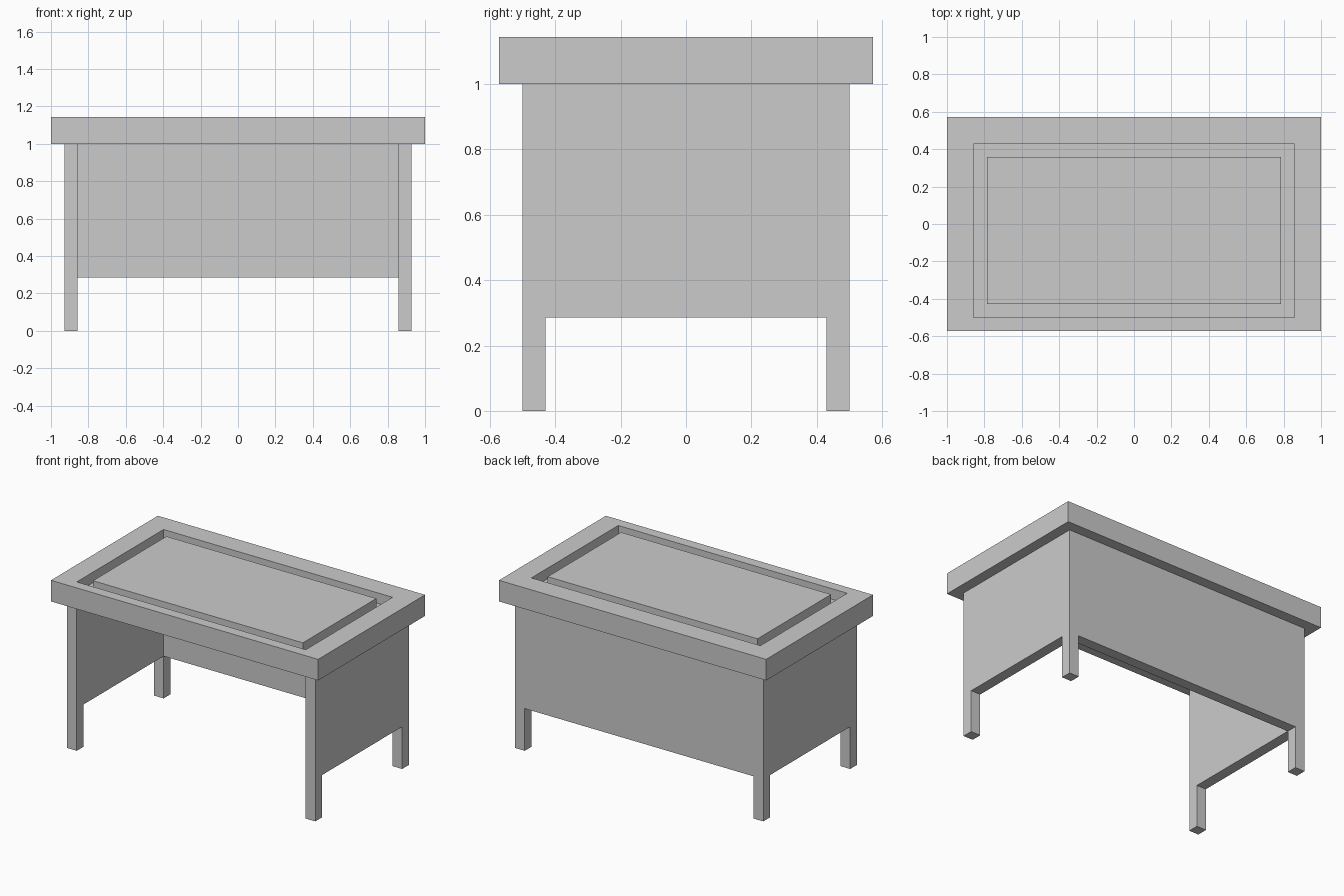
import bpy, bmesh

if "Cube" in bpy.data.objects:
    bpy.data.objects.remove(bpy.data.objects["Cube"])

U = 1 / 14  # design module: every dimension is a multiple of this


def finish(name, bm):
    bmesh.ops.recalc_face_normals(bm, faces=bm.faces)
    mesh = bpy.data.meshes.new(name)
    bm.to_mesh(mesh)
    bm.free()
    obj = bpy.data.objects.new(name, mesh)
    bpy.context.collection.objects.link(obj)
    return obj


def ring_solid(name, rings):
    """Stack of rectangles (x half-width, y min, y max, z), joined and capped."""
    bm = bmesh.new()
    loops = []
    for x, y0, y1, z in rings:
        corners = [(-x, y0), (x, y0), (x, y1), (-x, y1)]
        loops.append([bm.verts.new((px * U, py * U, z * U)) for px, py in corners])
    for a, b in zip(loops, loops[1:]):
        for i in range(4):
            j = (i + 1) % 4
            bm.faces.new((a[i], a[j], b[j], b[i]))
    bm.faces.new(loops[0])
    bm.faces.new(loops[-1])
    return finish(name, bm)


def side_frame(name, x0, x1):
    """Two legs and the panel between them, as one extruded outline."""
    outline = [(-7, 0), (-6, 0), (-6, 4), (6, 4), (6, 0), (7, 0), (7, 14), (-7, 14)]
    bm = bmesh.new()
    face = bm.faces.new([bm.verts.new((x0 * U, y * U, z * U)) for y, z in outline])
    ext = bmesh.ops.extrude_face_region(bm, geom=[face])
    verts = [g for g in ext["geom"] if isinstance(g, bmesh.types.BMVert)]
    bmesh.ops.translate(bm, verts=verts, vec=((x1 - x0) * U, 0, 0))
    return finish(name, bm)


# Desktop with a square groove around the raised writing surface
ring_solid("desktop", [
    (14, -8, 8, 14),
    (14, -8, 8, 16),
    (12, -7, 6, 16),
    (12, -7, 6, 15),
    (11, -6, 5, 15),
    (11, -6, 5, 16),
])

# Side panels with their legs
side_frame("left_side", -13, -12)
side_frame("right_side", 12, 13)

# Back panel between the sides
ring_solid("back_panel", [(12, 6, 7, 4), (12, 6, 7, 14)])
